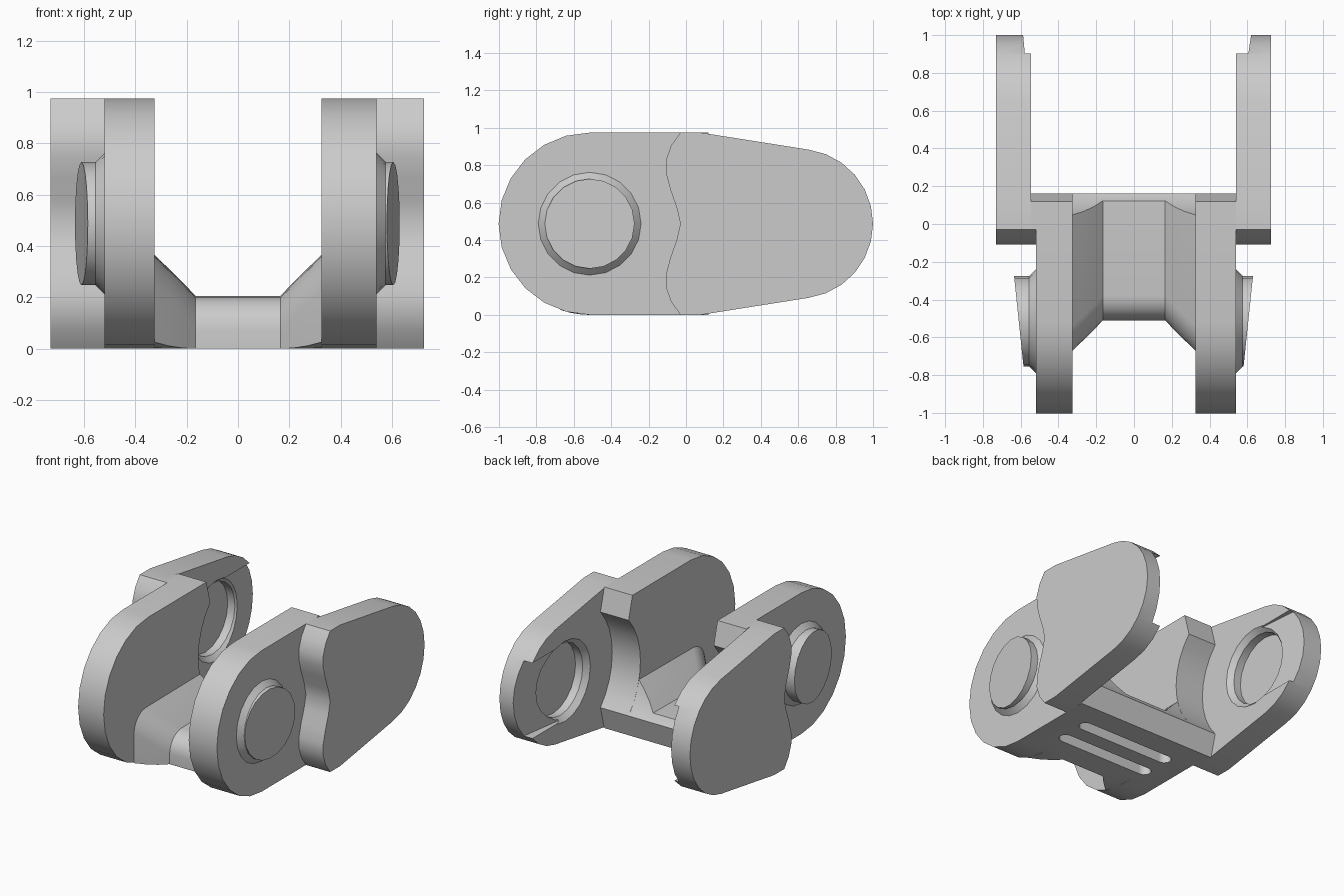
import bpy, bmesh
from math import sin, cos, radians, sqrt, asin

cube = bpy.data.objects.get("Cube")
if cube:
    bpy.data.objects.remove(cube, do_unlink=True)

H = 0.974            # link height
ZC = H / 2           # pin axis height
R = ZC               # nose radius
PIN_Y, BORE_Y = -0.515, 0.55
CLEAR_Y = 0.52       # centre of the clearance arc

steel = bpy.data.materials.new("plain grey steel")
steel.use_nodes = True
steel.diffuse_color = (0.6, 0.6, 0.6, 1)
steel.node_tree.nodes["Principled BSDF"].inputs["Base Color"].default_value = (0.6, 0.6, 0.6, 1)


def loft(name, sections):
    """Closed solid through matching point loops."""
    bm = bmesh.new()
    loops = [[bm.verts.new(p) for p in s] for s in sections]
    n = len(loops[0])
    for a, b in zip(loops, loops[1:]):
        for i in range(n):
            j = (i + 1) % n
            bm.faces.new((a[i], a[j], b[j], b[i]))
    bm.faces.new(loops[0])
    bm.faces.new(loops[-1][::-1])
    bmesh.ops.recalc_face_normals(bm, faces=bm.faces)
    mesh = bpy.data.meshes.new(name)
    bm.to_mesh(mesh)
    bm.free()
    mesh.materials.append(steel)
    obj = bpy.data.objects.new(name, mesh)
    bpy.context.collection.objects.link(obj)
    return obj


def prism(name, profile, x0, x1):
    return loft(name, [[(x, y, z) for y, z in profile] for x in (x0, x1)])


def turned(name, yc, rings, sides=20):
    """Solid about an x-wise axis; each ring is (x, radius, tilt)."""
    angles = [radians(360 * i / sides) for i in range(sides)]
    return loft(name, [[(x + t * cos(a), yc + r * cos(a), ZC + r * sin(a)) for a in angles]
                       for x, r, t in rings])


def arc(yc, r, a0, a1, n):
    step = (a1 - a0) / n
    return [(yc + r * cos(radians(a0 + step * i)), ZC + r * sin(radians(a0 + step * i)))
            for i in range(n + 1)]


def cut(obj, cutters):
    bpy.context.view_layer.objects.active = obj
    for c in cutters:
        mod = obj.modifiers.new("cut", 'BOOLEAN')
        mod.operation, mod.solver, mod.object = 'DIFFERENCE', 'EXACT', c
        bpy.ops.object.modifier_apply(modifier=mod.name)


def discard(objs):
    for o in objs:
        bpy.data.objects.remove(o, do_unlink=True)


def smooth(objs):
    bpy.ops.object.select_all(action='DESELECT')
    for o in objs:
        o.select_set(True)
    bpy.context.view_layer.objects.active = objs[0]
    bpy.ops.object.shade_smooth_by_angle(angle=radians(30))


def clearance(z_top, n):
    """Back edge: concave arc from z_top down to the lower lip."""
    a0 = asin((z_top - ZC) / R)
    a1 = asin((0.157 - ZC) / R)
    angs = [a0 + (a1 - a0) * i / n for i in range(n + 1)]
    return [(CLEAR_Y - R * cos(a), ZC + R * sin(a)) for a in angs] + [(0.12, 0)]


# Shared outlines in (y, z)
back_edge = [(0.12, H)] + clearance(H - 0.157, 8)
front_outline = arc(PIN_Y, R, 270, 90, 12) + back_edge
half_wave = [(-0.03, 0), (-0.08, 0.07), (-0.108, 0.15), (-0.106, 0.22),
             (-0.082, 0.31), (-0.05, 0.4)]
wave = half_wave + [(-0.03, ZC)] + [(y, H - z) for y, z in half_wave[::-1]]
rear_outline = wave + [(0.08, H)] + arc(0.6, 0.4, 82, -82, 12) + [(0.08, 0)]

parts = []

# Underside grooves, cut from bar and front plates
grooves = []
for y in (-0.09, -0.29):
    rim = [(s * 0.33 + 0.045 * cos(radians(a)), y + 0.045 * sin(radians(a)))
           for s, start in ((1, -90), (-1, 90)) for a in range(start, start + 181, 30)]
    grooves.append(loft("groove_cutter", [[(u, v, z) for u, v in rim] for z in (-0.1, 0.1)]))


# Cross bar with flared ends
def bar_section(x, t):
    def under(y):
        return 0 if y > PIN_Y else ZC - sqrt(R * R - (y - PIN_Y) ** 2)
    low = [(y, under(y)) for y in (-0.4, -0.5 - 0.4 * t, -0.51 - t)]
    nose = [(-0.38 - t - 0.13 * cos(radians(a)), 0.07 + t + 0.13 * sin(radians(a)))
            for a in range(0, 91, 15)]
    return [(x, y, z) for y, z in low + nose + clearance(0.205 + t, 5)]


flare = [(0.325, 0.16), (0.27, 0.107), (0.215, 0.053), (0.165, 0)]
bar = loft("cross_bar", [bar_section(-x, t) for x, t in flare]
           + [bar_section(x, t) for x, t in flare[::-1]])
cut(bar, grooves)
parts.append(bar)

# Side plates: name, direction, front outer x, rear inner x, rear outer x, lead-in depth
sides = (("left", 1, 0.54, 0.54, 0.725, 0.08), ("right", -1, 0.52, 0.545, 0.73, 0.042))
for side, d, outer, inner, far, lead in sides:
    front = prism(side + "_front_plate", front_outline, d * 0.325, d * outer)
    cut(front, grooves)
    parts.append(front)

    # Pin boss with a slanted end
    parts.append(turned(side + "_pin_boss", PIN_Y,
                        [(d * outer, 0.275, 0), (d * (outer + 0.035), 0.24, 0),
                         (d * (outer + 0.065), 0.24, d * 0.025)][:2]
                        + [(d * (outer + (0.065 if d > 0 else 0.09)), 0.24, d * 0.025)]))

    # Rear plate with socket and lead-in slot
    rear = prism(side + "_rear_plate", rear_outline, d * inner, d * far)
    socket = turned("socket_cutter", BORE_Y,
                    [(d * (inner - 0.035), 0.31, 0), (d * (inner + 0.035), 0.245, 0),
                     (d * (inner + 0.09), 0.245, 0)])
    slope = 0.15 if d > 0 else 0.09
    ramp = [(d * (inner - 0.05), 0.6), (d * (inner - 0.05), 1.1),
            (d * (inner + lead + 0.1 * slope), 1.1), (d * (inner + lead - 0.4 * slope), 0.6)]
    slot = loft("slot_cutter", [[(x, y, ZC + s * 0.26) for x, y in ramp] for s in (-1, 1)])
    cut(rear, [socket, slot])
    discard([socket, slot])
    parts.append(rear)

    # Web joining offset plates
    if inner > outer:
        parts.append(prism(side + "_web", wave + back_edge, d * outer, d * inner))

discard(grooves)
smooth(parts)
